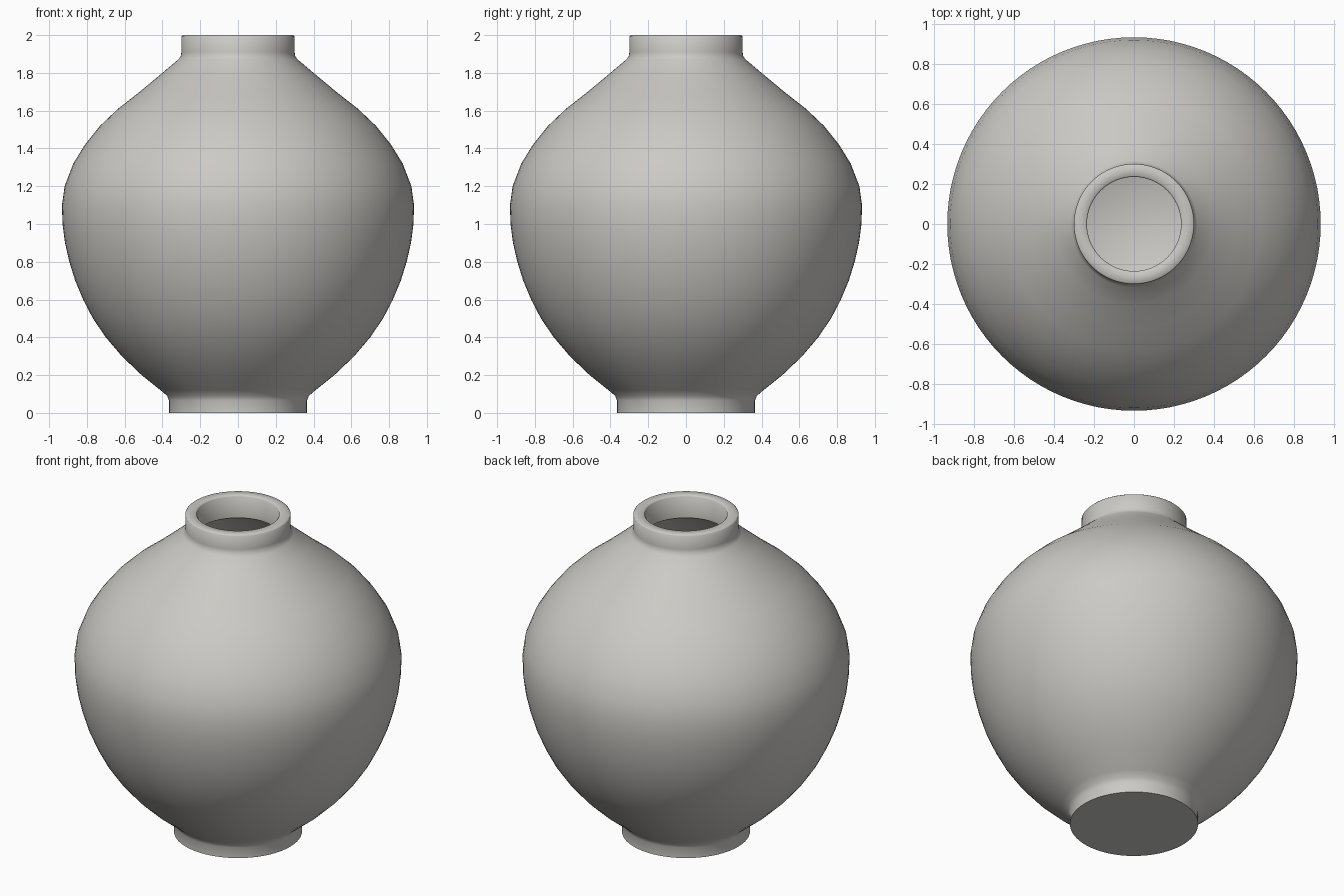
import bpy, bmesh, math

if "Cube" in bpy.data.objects:
    bpy.data.objects.remove(bpy.data.objects["Cube"], do_unlink=True)

STEPS = 96
WALL = 0.065

# Glazed stone grey
glaze = bpy.data.materials.new("warm_grey_glaze")
glaze.use_nodes = True
colour = (0.60, 0.59, 0.56, 1)
glaze.diffuse_color = colour
glaze.node_tree.nodes["Principled BSDF"].inputs["Base Color"].default_value = colour

# Half profiles as (radius, height)
foot = [(0, 0), (0.365, 0), (0.365, 0.065), (0.375, 0.09)]
belly = [(0.41, 0.12), (0.51, 0.2), (0.615, 0.3), (0.70, 0.4), (0.768, 0.5),
         (0.82, 0.6), (0.862, 0.7), (0.893, 0.8), (0.916, 0.9), (0.929, 1.0),
         (0.932, 1.1), (0.918, 1.2), (0.872, 1.32), (0.81, 1.42),
         (0.73, 1.52), (0.635, 1.61), (0.52, 1.7), (0.40, 1.8)]
neck = [(0.315, 1.872), (0.302, 1.89), (0.30, 1.91), (0.30, 1.994)]
rim = [(0.294, 2), (0.241, 2), (0.235, 1.994), (0.235, 1.86)]
# The hollow follows the belly, set in by the wall thickness
hollow = [(r - WALL, z) for r, z in reversed(belly[1:])]
floor = [(0.35, 0.12), (0.30, 0.08), (0, 0.08)]


def lathe(name, profile):
    """Spin a half profile around z into a closed vessel."""
    bm = bmesh.new()
    verts = [bm.verts.new((r, 0, z)) for r, z in profile]
    edges = [bm.edges.new(pair) for pair in zip(verts, verts[1:])]
    bmesh.ops.spin(bm, geom=verts + edges, cent=(0, 0, 0), axis=(0, 0, 1),
                   angle=2 * math.pi, steps=STEPS)
    bmesh.ops.remove_doubles(bm, verts=bm.verts, dist=0.0005)
    bmesh.ops.recalc_face_normals(bm, faces=bm.faces)
    mesh = bpy.data.meshes.new(name)
    bm.to_mesh(mesh)
    bm.free()
    mesh.materials.append(glaze)
    obj = bpy.data.objects.new(name, mesh)
    bpy.context.collection.objects.link(obj)
    return obj


vase = lathe("vase", foot + belly + neck + rim + hollow + floor)
bpy.ops.object.select_all(action="DESELECT")
vase.select_set(True)
bpy.context.view_layer.objects.active = vase
bpy.ops.object.shade_smooth_by_angle(angle=math.radians(50))
